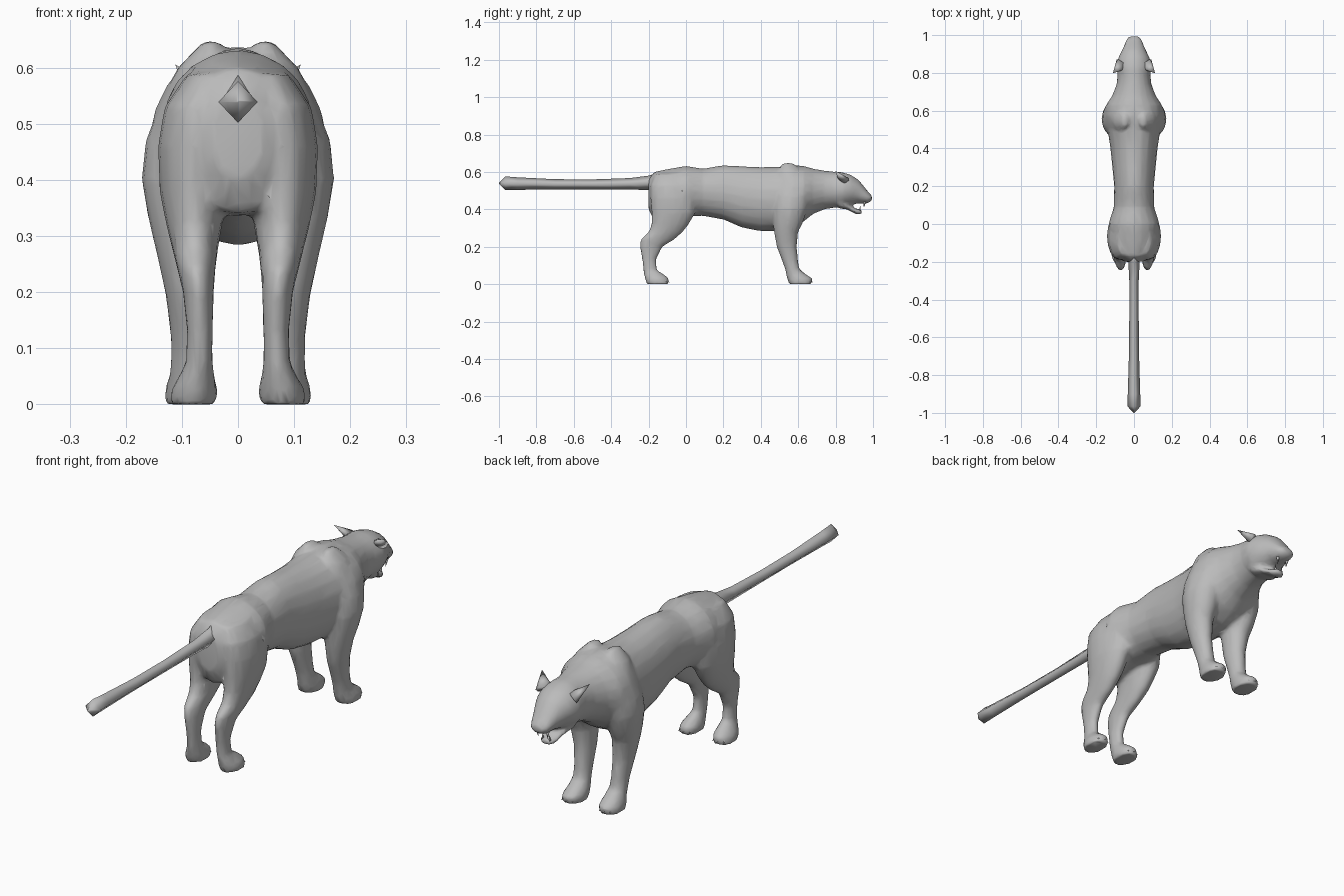
import bpy, bmesh, math
from mathutils import Vector

if "Cube" in bpy.data.objects:
    bpy.data.objects.remove(bpy.data.objects["Cube"])

fur = bpy.data.materials.new("grey_fur")
fur.diffuse_color = (0.5, 0.5, 0.5, 1)
fur.use_nodes = True
fur.node_tree.nodes["Principled BSDF"].inputs["Base Color"].default_value = fur.diffuse_color


def make_object(name, bm):
    bmesh.ops.recalc_face_normals(bm, faces=bm.faces)
    me = bpy.data.meshes.new(name)
    bm.to_mesh(me)
    bm.free()
    me.materials.append(fur)
    me.shade_smooth()
    ob = bpy.data.objects.new(name, me)
    bpy.context.collection.objects.link(ob)
    return ob


def loft(bm, rings):
    """Skin a list of point rings and cap both ends."""
    loops = [[bm.verts.new(p) for p in ring] for ring in rings]
    n = len(loops[0])
    for a, b in zip(loops, loops[1:]):
        for i in range(n):
            j = (i + 1) % n
            bm.faces.new((a[i], a[j], b[j], b[i]))
    bm.faces.new(loops[0][::-1])
    bm.faces.new(loops[-1])


def circle(n):
    return [(math.cos(2 * math.pi * i / n), math.sin(2 * math.pi * i / n)) for i in range(n)]


def along_y(bm, sections, n=20):
    """Sections: y, bottom z, top z, half width."""
    loft(bm, [[(w * c, y, (lo + hi) / 2 + (hi - lo) / 2 * s) for c, s in circle(n)]
              for y, lo, hi, w in sections])


def along_z(bm, sections, side, n=16):
    """Sections: z, back y, front y, inner x, outer x."""
    loft(bm, [[(side * ((xi + xo) / 2 + (xo - xi) / 2 * c), (yb + yf) / 2 + (yf - yb) / 2 * s, z)
               for c, s in circle(n)] for z, yb, yf, xi, xo in sections])


def spike(bm, base, tip, radius, n=6, flat=1.0):
    """Small cone from base to tip, optionally flattened."""
    base, tip = Vector(base), Vector(tip)
    q = (tip - base).to_track_quat('Z', 'Y')
    ring = [bm.verts.new(base + q @ Vector((radius * c, radius * flat * s, 0))) for c, s in circle(n)]
    top = bm.verts.new(tip)
    for i in range(n):
        bm.faces.new((ring[i], ring[(i + 1) % n], top))
    bm.faces.new(ring[::-1])


# torso and neck
torso = [(-.2, .40, .56, .05), (-.17, .34, .60, .09), (-.1, .335, .615, .125), (0, .36, .632, .135),
         (.09, .365, .617, .107), (.2, .345, .636, .105), (.3, .302, .63, .115), (.4, .283, .626, .125),
         (.5, .284, .628, .14), (.57, .30, .638, .158), (.63, .335, .632, .148), (.68, .375, .617, .115),
         (.74, .40, .607, .092), (.80, .41, .60, .086)]
# head, brow and muzzle
head = [(.77, .415, .60, .083), (.81, .41, .602, .09), (.84, .412, .597, .094), (.88, .425, .585, .083),
        (.92, .432, .56, .063), (.95, .43, .525, .05), (.975, .433, .492, .042), (.994, .447, .474, .026)]
# open lower jaw
jaw = [(.82, .405, .45, .065), (.86, .40, .435, .055), (.89, .384, .412, .042),
       (.915, .371, .402, .036), (.94, .374, .398, .022)]
# fore leg from paw to shoulder blade
fore_leg = [(0, .55, .674, .042, .132), (.03, .54, .677, .04, .13), (.05, .535, .645, .045, .122),
            (.08, .53, .607, .05, .12), (.12, .515, .60, .052, .12), (.2, .485, .592, .05, .13),
            (.28, .47, .60, .045, .148), (.33, .465, .625, .04, .16), (.4, .46, .65, .03, .172),
            (.47, .47, .66, .03, .165), (.54, .48, .645, .02, .137), (.60, .49, .62, .02, .108),
            (.647, .515, .575, .03, .062)]
# hind leg from paw to haunch
hind_leg = [(0, -.21, -.092, .037, .122), (.03, -.22, -.09, .036, .118), (.05, -.225, -.115, .042, .105),
            (.075, -.228, -.155, .045, .093), (.13, -.235, -.16, .045, .091), (.2, -.247, -.125, .043, .098),
            (.24, -.243, -.06, .04, .108), (.28, -.2, -.015, .035, .118), (.32, -.185, .015, .028, .128),
            (.38, -.185, .05, .02, .14), (.46, -.19, .06, .015, .143), (.53, -.19, .05, .01, .131),
            (.59, -.165, .03, .01, .09)]

# merge the main masses into one continuous skin
bm = bmesh.new()
for part in (torso, head, jaw):
    along_y(bm, part)
for side in (-1, 1):
    along_z(bm, fore_leg, side)
    along_z(bm, hind_leg, side)
body = make_object("body_and_legs", bm)
bpy.context.view_layer.objects.active = body
body.select_set(True)
remesh = body.modifiers.new("merge", 'REMESH')
remesh.mode = 'VOXEL'
remesh.voxel_size = .009
remesh.use_smooth_shade = True
relax = body.modifiers.new("relax", 'SMOOTH')
relax.factor = .5
relax.iterations = 5
reduce = body.modifiers.new("reduce", 'DECIMATE')
reduce.ratio = .14
for name in ("merge", "relax", "reduce"):
    bpy.ops.object.modifier_apply(modifier=name)
body.data.shade_smooth()

# four-sided tail with a pointed end
bm = bmesh.new()
tail = [(-.14, .515, .60, .035), (-.2, .503, .58, .03), (-.3, .506, .567, .025), (-.5, .507, .56, .025),
        (-.7, .507, .561, .027), (-.9, .504, .571, .033), (-.965, .502, .576, .035), (-1, .538, .542, .002)]
along_y(bm, tail, 4)
make_object("tail", bm)

# ears, flattened and swept out and back
for side, label in ((-1, "left"), (1, "right")):
    bm = bmesh.new()
    spike(bm, (side * .066, .845, .555), (side * .112, .798, .606), .036, 8, .6)
    make_object("ear_" + label, bm)

# upper and lower fangs
bm = bmesh.new()
for side in (-1, 1):
    spike(bm, (side * .024, .955, .44), (side * .022, .951, .408), .007)
    spike(bm, (side * .016, .928, .39), (side * .016, .932, .418), .006)
make_object("fangs", bm)

# three small claws on each paw
bm = bmesh.new()
for side in (-1, 1):
    for x, y in ((.087, .67), (.079, -.097)):
        for k in (-1, 0, 1):
            px, py = side * x + k * .024, y - abs(k) * .012
            spike(bm, (px, py - .01, .022), (px, py + .012, .008), .007)
make_object("claws", bm)
